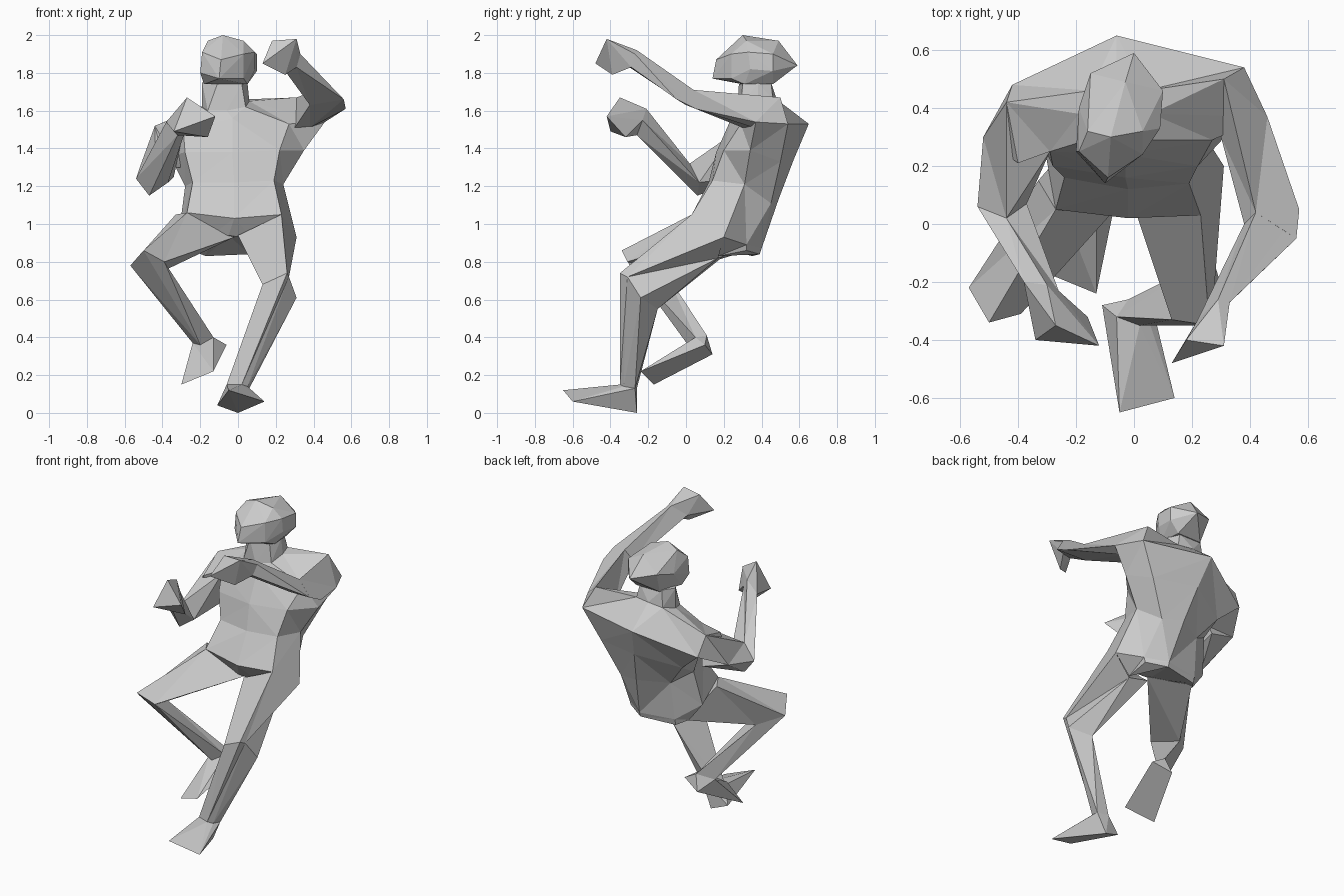
import bpy
import bmesh

default_cube = bpy.data.objects.get("Cube")
if default_cube:
    bpy.data.objects.remove(default_cube, do_unlink=True)

# One plain clay colour for the whole figure
clay = bpy.data.materials.new("clay_grey")
clay.use_nodes = True
clay_colour = (0.6, 0.6, 0.6, 1)
clay.diffuse_color = clay_colour
clay.node_tree.nodes["Principled BSDF"].inputs["Base Color"].default_value = clay_colour


def finish(mesh_builder, part_name):
    """Turn a bmesh into a named, flat shaded part."""
    bmesh.ops.recalc_face_normals(mesh_builder, faces=mesh_builder.faces[:])
    mesh = bpy.data.meshes.new(part_name)
    mesh_builder.to_mesh(mesh)
    mesh_builder.free()
    mesh.materials.append(clay)
    part = bpy.data.objects.new(part_name, mesh)
    bpy.context.scene.collection.objects.link(part)
    return part


def loft(part_name, *rings):
    """Skin a closed faceted tube through matching cross-sections."""
    builder = bmesh.new()
    loops = [[builder.verts.new(point) for point in ring] for ring in rings]
    for lower, upper in zip(loops, loops[1:]):
        count = len(lower)
        for index in range(count):
            following = (index + 1) % count
            builder.faces.new((lower[index], lower[following],
                               upper[following], upper[index]))
    builder.faces.new(loops[0])
    builder.faces.new(loops[-1])
    bmesh.ops.triangulate(builder, faces=builder.faces[:], quad_method='SHORT_EDGE')
    return finish(builder, part_name)


def hull(part_name, *point_groups):
    """Wrap a solid faceted form around groups of points."""
    builder = bmesh.new()
    for group in point_groups:
        for point in group:
            builder.verts.new(point)
    result = bmesh.ops.convex_hull(builder, input=builder.verts[:])
    leftovers = set(result["geom_interior"]) | set(result["geom_unused"])
    loose = [item for item in leftovers if isinstance(item, bmesh.types.BMVert)]
    bmesh.ops.delete(builder, geom=loose, context='VERTS')
    return finish(builder, part_name)


def limb(side, names, root, joint, end, tip):
    """Upper segment, lower segment and the hand or foot at its end."""
    upper_name, lower_name, tip_name = names
    loft(side + "_" + upper_name, root, joint)
    loft(side + "_" + lower_name, joint, end)
    hull(side + "_" + tip_name, end, tip)


# Torso sections run: front, left front, left, left back, back, right back, right, right front
pelvis_base = [(-.05, .08, .94), (.08, .1, .92), (.18, .17, .83), (.18, .32, .86),
               (.06, .39, .84), (-.17, .35, .83), (-.22, .28, .85), (-.14, .1, .94)]
hip_line = [(-.02, .02, 1.03), (.23, .03, 1.05), (.31, .2, .93), (.19, .32, .89),
            (.06, .4, .87), (-.17, .36, .87), (-.31, .27, .97), (-.27, .05, 1.06)]
waist = [(-.02, .12, 1.22), (.19, .14, 1.23), (.24, .31, 1.21), (.16, .45, 1.11),
         (.02, .49, 1.13), (-.16, .39, 1.12), (-.28, .32, 1.2), (-.24, .16, 1.22)]
chest = [(-.03, .16, 1.38), (.22, .2, 1.39), (.35, .34, 1.39), (.27, .5, 1.33),
         (-.02, .57, 1.34), (-.28, .44, 1.27), (-.36, .37, 1.36), (-.28, .2, 1.38)]
shoulders = [(-.03, .24, 1.56), (.27, .29, 1.53), (.46, .37, 1.54), (.38, .54, 1.53),
             (-.06, .65, 1.53), (-.42, .48, 1.39), (-.44, .42, 1.52), (-.29, .25, 1.5)]
collar = [(-.06, .27, 1.6), (.04, .29, 1.62), (.06, .38, 1.65), (.04, .46, 1.66),
          (-.06, .48, 1.66), (-.15, .46, 1.64), (-.19, .38, 1.62), (-.16, .29, 1.6)]
loft("torso", pelvis_base, hip_line, waist, chest, shoulders, collar)

# Raised left shoulder and lower right shoulder bridge the torso and arms
hull("left_shoulder", shoulders[1:4], collar[2:4], [(.31, .5, 1.67)])
hull("right_shoulder", shoulders[5:], [(-.4, .21, 1.45), (-.52, .3, 1.3), (-.3, .3, 1.3)])

# Neck narrows from the collar into the head
hull("neck", collar, [(-.19, .38, 1.75), (-.11, .28, 1.74), (.02, .3, 1.74),
                      (.05, .38, 1.75), (.02, .45, 1.75), (-.14, .45, 1.75)])

# Head is a faceted block, narrow at the chin
face = [(-.1, .14, 1.77), (-.09, .16, 1.87), (-.19, .25, 1.91), (.03, .24, 1.9),
        (-.2, .25, 1.8), (.03, .24, 1.77), (.09, .33, 1.91), (.09, .34, 1.82)]
crown = [(-.08, .3, 2), (.03, .32, 1.97), (-.16, .32, 1.97), (-.03, .49, 1.97)]
skull_back = [(.1, .46, 1.9), (.1, .46, 1.81), (0, .59, 1.84), (-.15, .52, 1.88), (-.19, .4, 1.85)]
jaw = [(.04, .46, 1.74), (-.13, .46, 1.74), (-.18, .3, 1.74), (.05, .31, 1.74)]
hull("head", face, crown, skull_back, jaw)

# Arms: raised left guard and lower right guard
arm_names = ("upper_arm", "forearm", "hand")
limb("left", arm_names,
     root=[(.31, .5, 1.67), (.46, .37, 1.54), (.38, .36, 1.51), (.3, .3, 1.51)],
     joint=[(.42, .04, 1.71), (.57, .05, 1.61), (.56, -.05, 1.66), (.38, 0, 1.63)],
     end=[(.29, -.26, 1.92), (.33, -.27, 1.9), (.31, -.29, 1.83), (.22, -.33, 1.85)],
     tip=[(.31, -.42, 1.98), (.18, -.4, 1.97), (.13, -.48, 1.85), (.25, -.39, 1.79)])
limb("right", arm_names,
     root=[(-.52, .3, 1.3), (-.44, .42, 1.52), (-.29, .25, 1.48), (-.34, .32, 1.25)],
     joint=[(-.54, .06, 1.24), (-.44, .02, 1.32), (-.37, .07, 1.22), (-.47, .06, 1.15)],
     end=[(-.38, -.2, 1.54), (-.3, -.21, 1.61), (-.26, -.23, 1.55), (-.32, -.26, 1.47)],
     tip=[(-.27, -.35, 1.67), (-.12, -.42, 1.57), (-.16, -.32, 1.46), (-.34, -.4, 1.49)])

# Legs: planted left leg and lifted right leg
leg_names = ("thigh", "shin", "foot")
limb("left", leg_names,
     root=[(.23, .03, 1.05), (0, .06, .94), (.06, .2, .83), (.18, .17, .82), (.31, .2, .93)],
     joint=[(.26, -.35, .74), (.13, -.33, .68), (.2, -.15, .55), (.31, -.24, .61), (.27, -.31, .72)],
     end=[(.02, -.35, .15), (-.06, -.32, .15), (-.02, -.26, .13), (.06, -.27, .13), (.05, -.33, .14)],
     tip=[(-.05, -.65, .12), (.14, -.6, .06), (0, -.26, 0), (-.11, -.28, .04)])
limb("right", leg_names,
     root=[(-.27, .05, 1.06), (-.33, .15, 1.05), (-.2, .3, .85), (-.02, .1, .93)],
     joint=[(-.5, -.34, .86), (-.57, -.22, .78), (-.44, -.1, .73), (-.39, -.31, .8)],
     end=[(-.2, .01, .36), (-.24, .04, .37), (-.15, .11, .41), (-.13, .05, .4)],
     tip=[(-.13, -.24, .22), (-.3, -.17, .15), (-.06, .1, .36), (-.18, .14, .31)])
